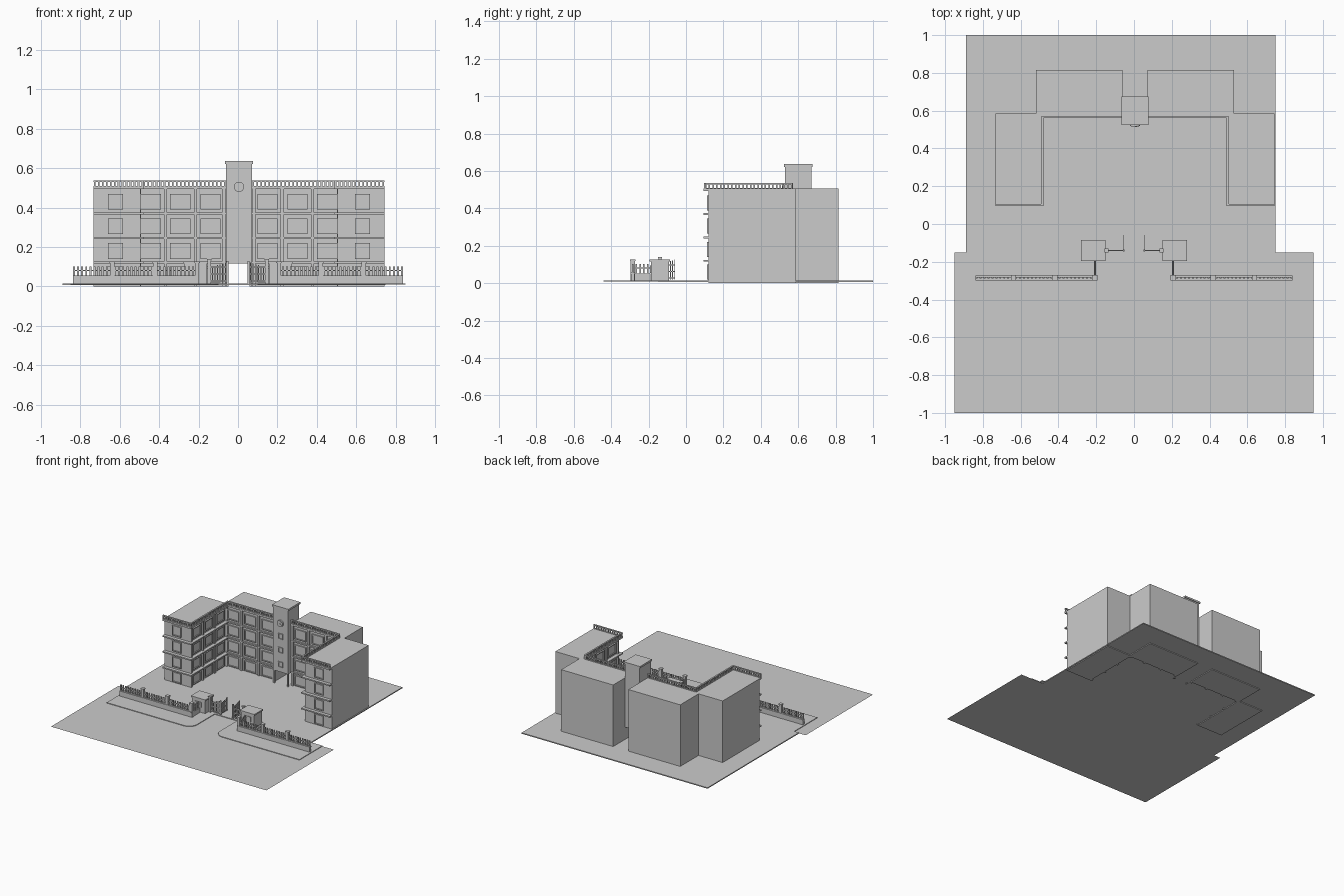
import bpy, bmesh, math
from mathutils import Matrix, Vector

if "Cube" in bpy.data.objects:
    bpy.data.objects.remove(bpy.data.objects["Cube"])

GREY = (0.6, 0.6, 0.6, 1)
grey = bpy.data.materials.new("plain_grey")
grey.use_nodes = True
grey.diffuse_color = GREY
grey.node_tree.nodes["Principled BSDF"].inputs["Base Color"].default_value = GREY

AXIS = 0.005          # mirror plane of the building
GROUND = 0.014        # top of the raised paving


def finish(name, bm):
    bmesh.ops.recalc_face_normals(bm, faces=bm.faces)
    mesh = bpy.data.meshes.new(name)
    bm.to_mesh(mesh)
    bm.free()
    mesh.materials.append(grey)
    ob = bpy.data.objects.new(name, mesh)
    bpy.context.collection.objects.link(ob)
    return ob


def boxes(name, items):
    """One object made of boxes given as (x0, x1, y0, y1, z0, z1)."""
    bm = bmesh.new()
    for x0, x1, y0, y1, z0, z1 in items:
        centre = Vector((x0 + x1, y0 + y1, z0 + z1)) / 2
        size = (abs(x1 - x0), abs(y1 - y0), abs(z1 - z0), 1)
        bmesh.ops.create_cube(bm, size=1, matrix=Matrix.Translation(centre) @ Matrix.Diagonal(size))
    return finish(name, bm)


def pair(name, items, axis=AXIS):
    """Right part as given (-x) and its mirrored left twin."""
    boxes("right_" + name, items)
    boxes("left_" + name, [(2 * axis - b, 2 * axis - a, *rest) for a, b, *rest in items])


def prism(name, points, z0, z1, both=False):
    for side, sign in (("right_", 1), ("left_", -1)) if both else (("", 1),):
        bm = bmesh.new()
        face = bm.faces.new([bm.verts.new((sign * x, y, z0)) for x, y in points])
        if z1 > z0:
            new = bmesh.ops.extrude_face_region(bm, geom=[face])["geom"]
            bmesh.ops.translate(bm, vec=(0, 0, z1 - z0),
                                verts=[v for v in new if isinstance(v, bmesh.types.BMVert)])
        finish(side + name, bm)


def steps(a, b, gap):
    n = max(1, round((b - a) / gap))
    return [a + (b - a) * i / n for i in range(n + 1)]


# Ground: road sheet, yard slab, and pavements with rounded driveway corners
prism("road", [(-0.95, -1), (0.95, -1), (0.95, -0.15), (-0.95, -0.15)], 0.009, 0.009)
boxes("yard", [(-0.89, 0.75, -0.15, 1, 0.006, GROUND)])
R = 0.07
arc = [(-0.17 + R * math.sin(t * math.pi / 12), -0.37 - R * math.cos(t * math.pi / 12))
       for t in range(7)]
prism("pavement", [(-0.85, -0.15), (-0.85, -0.44)] + arc + [(-0.1, -0.15)], 0.0092, GROUND, True)

# Building masses
TOP = 0.505
pair("wing", [(-0.733, -0.508, 0.12, 0.585, 0, TOP)])
pair("main_block", [(-0.52, -0.062, 0.575, 0.815, 0, TOP)])

# Facades: u runs along the wall, d points out of it
FLOORS = (0, 0.12, 0.245, 0.37)


def front_of(y):
    return lambda u0, u1, d0, d1, z0, z1: (u0, u1, y - d1, y - d0, z0, z1)


def inner_side(x):
    return lambda u0, u1, d0, d1, z0, z1: (x + d0, x + d1, u0, u1, z0, z1)


def facade(name, put, u0, u1, centres, width, piers, reach):
    frames, panes, ledges = [], [], []
    for z in FLOORS:
        a, b, t = z + 0.02, z + 0.1, 0.007
        for c in centres:
            l, r = c - width / 2, c + width / 2
            frames += [put(l, l + t, 0, 0.009, a, b), put(r - t, r, 0, 0.009, a, b),
                       put(l + t, r - t, 0, 0.009, a, a + t),
                       put(l + t, r - t, 0, 0.009, b - t, b)]
            panes.append(put(l + t, r - t, 0, 0.002, a + t, b - t))
        if z:
            ledges.append(put(u0, u1, 0, reach, z - 0.005, z + 0.005))
    ledges.append(put(u0, u1, 0, reach, TOP - 0.012, TOP))
    pair(name + "_window_frames", frames)
    pair(name + "_window_panes", panes)
    pair(name + "_ledges", ledges)
    if piers:
        pair(name + "_piers", [put(p - 0.008, p + 0.008, 0, 0.012, 0, TOP - 0.012) for p in piers])


def balustrade(name, put, u0, u1, d):
    rail = [put(u0, u1, d - 0.006, d + 0.006, 0.529, 0.537),
            put(u0, u1, d - 0.005, d + 0.005, TOP, TOP + 0.004)]
    posts = [put(u - 0.004, u + 0.004, d - 0.004, d + 0.004, TOP, 0.53)
             for u in steps(u0 + 0.005, u1 - 0.005, 0.02)]
    pair(name + "_balustrade", rail + posts)


wing_front, wing_inner, main_front = front_of(0.12), inner_side(-0.508), front_of(0.575)
facade("wing_front", wing_front, -0.733, -0.48, [-0.622], 0.078, [], 0.026)
facade("wing_inner", wing_inner, 0.12, 0.575, [0.2, 0.35, 0.495], 0.1,
       [0.129, 0.275, 0.423], 0.028)
facade("main_front", main_front, -0.508, -0.062, [-0.443, -0.293, -0.14], 0.102,
       [-0.5, -0.368, -0.215, -0.072], 0.014)
balustrade("wing_front", wing_front, -0.733, -0.48, 0.019)
balustrade("wing_inner", wing_inner, 0.1, 0.57, 0.022)
balustrade("main_front", main_front, -0.48, -0.062, 0.008)

# Tower raised above the open passage, on slim columns
TX0, TX1, TF = AXIS - 0.066, AXIS + 0.066, 0.53
boxes("tower", [(TX0, TX1, TF, 0.67, 0.115, 0.622)])
boxes("tower_cap", [(TX0 - 0.006, TX1 + 0.006, TF - 0.006, 0.676, 0.622, 0.636)])
pair("tower_column", [(TX0, TX0 + 0.012, TF, TF + 0.012, 0, 0.115)])
tower = front_of(TF)
trim = []
for z in (0.175, 0.29, 0.4):
    l, r, a, b, t = AXIS - 0.02, AXIS + 0.02, z - 0.022, z + 0.022, 0.005
    trim += [tower(l, l + t, 0, 0.007, a, b), tower(r - t, r, 0, 0.007, a, b),
             tower(l, r, 0, 0.007, a, a + t), tower(l, r, 0, 0.007, b - t, b)]
boxes("tower_window_frames", trim)


def disc(name, radius, depth, y):
    bm = bmesh.new()
    place = Matrix.Translation((AXIS, y, 0.505)) @ Matrix.Rotation(math.pi / 2, 4, "X")
    bmesh.ops.create_cone(bm, cap_ends=True, segments=24, radius1=radius, radius2=radius,
                          depth=depth, matrix=place)
    finish(name, bm)


disc("clock_rim", 0.026, 0.012, TF - 0.006)
disc("clock_face", 0.022, 0.003, TF - 0.0125)
boxes("clock_hands", [(AXIS - 0.001, AXIS + 0.001, TF - 0.016, TF - 0.014, 0.505, 0.522),
                      (AXIS, AXIS + 0.012, TF - 0.016, TF - 0.014, 0.504, 0.506)])

# Street fence: plinth, pickets, rails and pillars
FY = -0.285
pair("fence_plinth", [(-0.838, -0.205, FY - 0.01, FY + 0.01, 0.009, 0.048),
                      (-0.838, -0.205, FY - 0.013, FY + 0.013, 0.048, 0.056),
                      (-0.213, -0.2, FY, -0.19, 0.009, 0.052)], 0)
pillars = (-0.638, -0.42, -0.208)
pair("fence_pillars", [(x - 0.011, x + 0.011, FY - 0.011, FY + 0.011, 0.009, 0.118) for x in pillars]
     + [(x - 0.014, x + 0.014, FY - 0.014, FY + 0.014, 0.118, 0.126) for x in pillars], 0)
pickets = [(x - 0.005, x + 0.005, FY - 0.004, FY + 0.004, 0.05, 0.102)
           for x in steps(-0.833, -0.228, 0.021)]
pickets += [(-0.21, -0.203, y - 0.004, y + 0.004, 0.05, 0.102)
            for y in steps(-0.265, -0.205, 0.02)]
pair("fence_pickets", pickets + [(-0.838, -0.205, FY - 0.002, FY + 0.002, 0.078, 0.084),
                                 (-0.208, -0.205, FY, -0.19, 0.078, 0.084)], 0)

# Guard houses
pair("guard_house", [(-0.274, -0.158, -0.188, -0.092, 0.009, 0.116)], 0)
pair("guard_house_roof", [(-0.28, -0.152, -0.195, -0.085, 0.116, 0.127)], 0)
pair("guard_house_window", [(-0.245, -0.19, -0.192, -0.188, 0.055, 0.095)], 0)
pair("guard_house_door", [(-0.158, -0.154, -0.125, -0.1, GROUND, 0.09)], 0)

# Entrance gates: pillar, fixed side gate and open leaf
GX, GY = -0.054, -0.14
pair("gate_posts", [(-0.154, -0.138, GY - 0.008, GY + 0.008, 0.009, 0.132),
                    (-0.157, -0.135, GY - 0.011, GY + 0.011, 0.132, 0.14),
                    (GX - 0.005, GX + 0.005, GY - 0.005, GY + 0.005, 0.009, 0.128)], 0)
bars = []
for i, x in enumerate(steps(-0.13, GX - 0.01, 0.013)):
    bars.append((x - 0.0025, x + 0.0025, GY - 0.002, GY + 0.002, 0.02, 0.1 + 0.004 * i))
for i, y in enumerate(steps(GY + 0.01, -0.06, 0.012)):
    bars.append((GX - 0.002, GX + 0.002, y - 0.0025, y + 0.0025, 0.02, 0.102 + 0.004 * i))
for z in (0.025, 0.06, 0.095):
    bars.append((-0.138, GX, GY - 0.002, GY + 0.002, z, z + 0.005))
    bars.append((GX - 0.002, GX + 0.002, GY, -0.058, z, z + 0.005))
pair("gate_bars", bars, 0)
